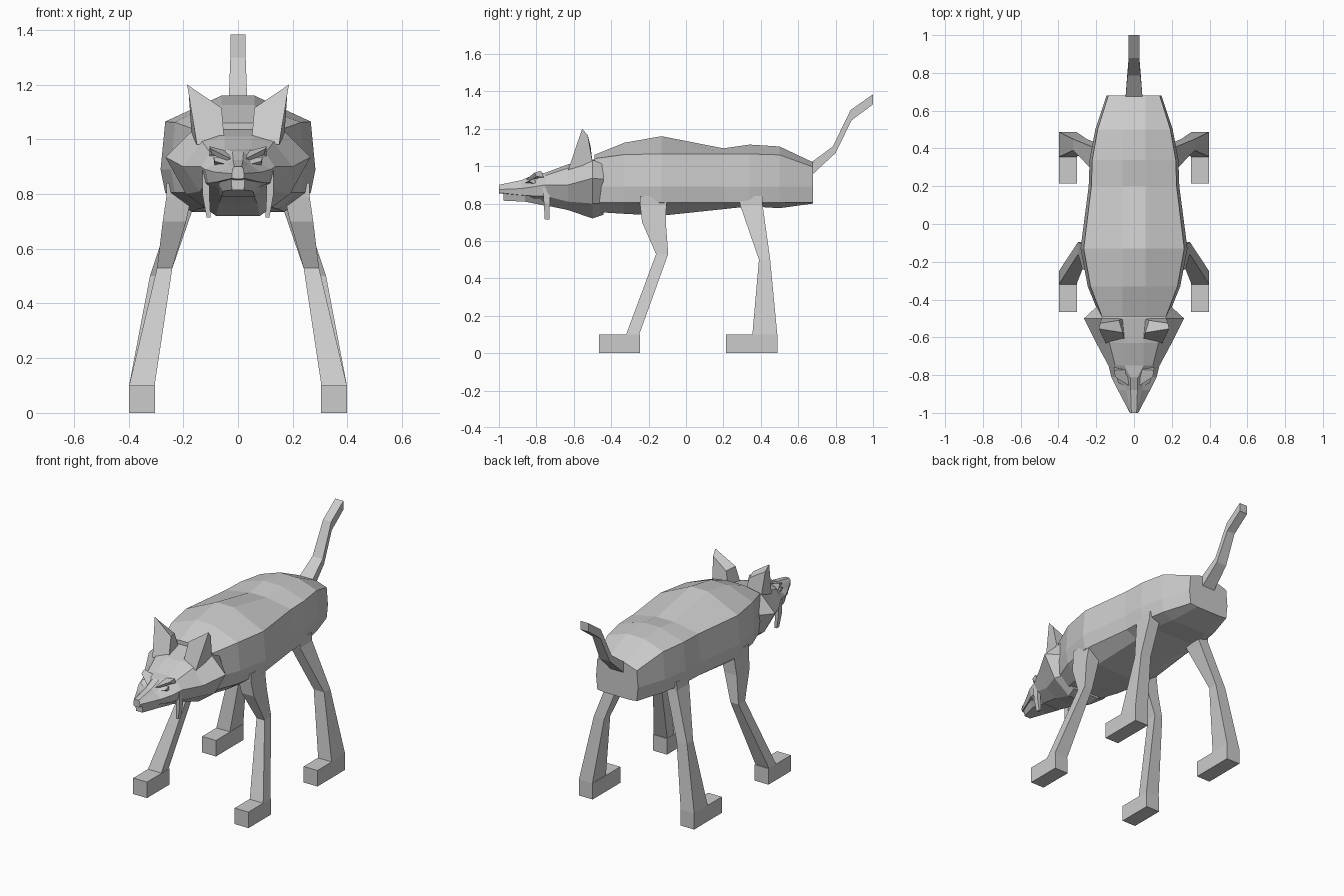
import bpy, bmesh


def loft(name, rings, mirror=False):
    """Skin a list of equal-length point rings, cap both ends."""
    bm = bmesh.new()
    for sign in ((1, -1) if mirror else (1,)):
        vs = [[bm.verts.new((sign * x, y, z)) for x, y, z in r] for r in rings]
        n = len(rings[0])
        for a, b in zip(vs, vs[1:]):
            for i in range(n):
                j = (i + 1) % n
                bm.faces.new((a[i], a[j], b[j], b[i]))
        bm.faces.new(vs[0])
        bm.faces.new(vs[-1])
    bmesh.ops.recalc_face_normals(bm, faces=bm.faces[:])
    me = bpy.data.meshes.new(name)
    bm.to_mesh(me)
    bm.free()
    ob = bpy.data.objects.new(name, me)
    bpy.context.collection.objects.link(ob)
    return ob


def sym(y, half):
    """Closed ring in an xz plane from its right half, listed top to bottom."""
    return [(x, y, z) for x, z in half] + [(-x, y, z) for x, z in reversed(half)]


def slab(z, x0, x1, y0, y1):
    """Horizontal rectangle used as a limb section."""
    return [(x0, y0, z), (x1, y0, z), (x1, y1, z), (x0, y1, z)]


# Torso: y, half width, top z, shoulder z, belly z
torso = [(-0.49, 0.18, 1.06, 1.04, 0.755), (-0.33, 0.245, 1.125, 1.062, 0.745),
         (-0.13, 0.283, 1.16, 1.065, 0.735), (0.20, 0.24, 1.095, 1.065, 0.77),
         (0.34, 0.235, 1.115, 1.065, 0.785), (0.50, 0.205, 1.105, 1.06, 0.775),
         (0.68, 0.145, 1.02, 0.995, 0.80)]
loft("torso", [sym(y, [(0.06, t), (w * 0.94, s), (w, 0.89), (w * 0.94, 0.805), (w * 0.6, b)])
               for y, w, t, s, b in torso])

# Head: wide cheek ruff tapering to the nose
loft("head", [
    sym(-0.44, [(0.08, 1.04), (0.17, 1.03), (0.20, 0.93), (0.17, 0.80), (0.09, 0.74)]),
    sym(-0.50, [(0.06, 1.035), (0.17, 1.03), (0.265, 0.935), (0.19, 0.80), (0.08, 0.72)]),
    sym(-0.63, [(0.05, 1.01), (0.13, 0.99), (0.20, 0.90), (0.14, 0.81), (0.07, 0.765)]),
    sym(-0.75, [(0.05, 0.965), (0.10, 0.95), (0.135, 0.90), (0.12, 0.84), (0.06, 0.79)]),
    sym(-0.81, [(0.02, 0.955), (0.06, 0.92), (0.12, 0.89), (0.11, 0.84), (0.05, 0.81)]),
    sym(-0.88, [(0.018, 0.925), (0.04, 0.91), (0.085, 0.88), (0.075, 0.845), (0.04, 0.84)]),
    sym(-1.00, [(0.014, 0.90), (0.02, 0.89), (0.022, 0.875), (0.021, 0.858), (0.01, 0.855)])])

# Lower jaw
loft("lower_jaw", [sym(-0.76, [(0.11, 0.85), (0.06, 0.79)]),
                   sym(-0.86, [(0.08, 0.85), (0.055, 0.81)]),
                   sym(-0.975, [(0.025, 0.853), (0.022, 0.815)])])

# Ears: slanted wedges
loft("ears", [
    [(0.05, -0.61, 1.00), (0.15, -0.63, 0.98), (0.17, -0.50, 1.02), (0.06, -0.50, 1.02)],
    [(0.06, -0.575, 1.115), (0.186, -0.555, 1.20), (0.18, -0.525, 1.165), (0.08, -0.51, 1.105)]],
    mirror=True)

# Brow ridges and narrow eyes
loft("brows", [
    [(0.02, -0.86, 0.925), (0.03, -0.77, 0.955), (0.02, -0.77, 0.93), (0.02, -0.85, 0.91)],
    [(0.10, -0.81, 0.965), (0.105, -0.775, 0.975), (0.105, -0.76, 0.94), (0.095, -0.80, 0.945)]],
    mirror=True)
loft("eyes", [
    [(0.03, -0.87, 0.905), (0.035, -0.83, 0.93), (0.03, -0.82, 0.89)],
    [(0.085, -0.84, 0.92), (0.09, -0.81, 0.935), (0.085, -0.80, 0.90)]], mirror=True)

# Long fangs
loft("fangs", [slab(0.89, 0.10, 0.13, -0.765, -0.725),
               slab(0.80, 0.105, 0.13, -0.76, -0.728),
               slab(0.715, 0.10, 0.115, -0.755, -0.73)], mirror=True)

# Legs: z, inner x, outer x, front y, back y; feet are boxes
legs = {
    "front_legs": [(0.84, 0.17, 0.262, -0.245, -0.10), (0.79, 0.17, 0.262, -0.245, -0.105),
                   (0.70, 0.19, 0.275, -0.235, -0.108), (0.53, 0.24, 0.296, -0.16, -0.095),
                   (0.10, 0.305, 0.398, -0.32, -0.25)],
    "rear_legs": [(0.84, 0.14, 0.222, 0.29, 0.41), (0.79, 0.15, 0.225, 0.29, 0.41),
                  (0.50, 0.25, 0.322, 0.39, 0.45), (0.10, 0.305, 0.398, 0.355, 0.488)]}
for name, rows in legs.items():
    loft(name, [slab(*r) for r in rows], mirror=True)
for name, y0, y1 in (("front_feet", -0.465, -0.245), ("rear_feet", 0.215, 0.488)):
    loft(name, [slab(z, 0.303, 0.398, y0, y1) for z in (0, 0.1)], mirror=True)

# Tail: half width, upper y z, lower y z
tail = [(0.045, 0.67, 1.02, 0.67, 0.95), (0.035, 0.785, 1.105, 0.80, 1.07),
        (0.028, 0.88, 1.30, 0.885, 1.245), (0.028, 1.0, 1.384, 1.0, 1.33)]
loft("tail", [[(-w, ya, za), (w, ya, za), (w, yb, zb), (-w, yb, zb)]
              for w, ya, za, yb, zb in tail])
